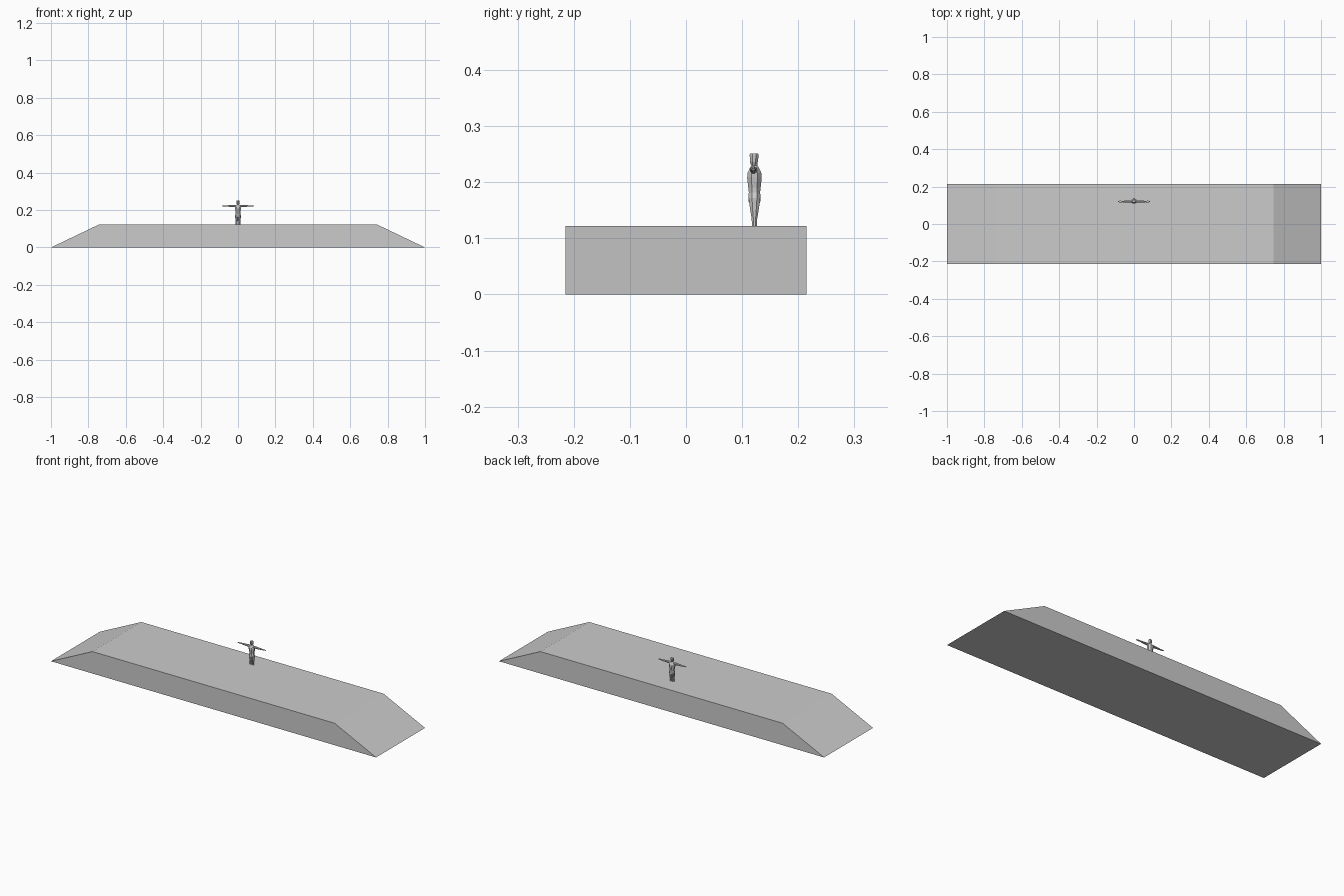
import bpy, bmesh, math

if "Cube" in bpy.data.objects:
    bpy.data.objects.remove(bpy.data.objects["Cube"])

grey = bpy.data.materials.new("plain_grey")
grey.diffuse_color = (0.6, 0.6, 0.6, 1)
grey.use_nodes = True
grey.node_tree.nodes["Principled BSDF"].inputs["Base Color"].default_value = grey.diffuse_color


def finish(bm, name):
    bmesh.ops.recalc_face_normals(bm, faces=bm.faces[:])
    me = bpy.data.meshes.new(name)
    bm.to_mesh(me)
    bm.free()
    me.materials.append(grey)
    ob = bpy.data.objects.new(name, me)
    bpy.context.collection.objects.link(ob)
    return ob


def loft(name, rings, place, sides=8):
    """Skin rings (t, centre_a, centre_b, radius_a, radius_b); place maps (t, a, b) to xyz."""
    bm = bmesh.new()
    loops = []
    for t, ca, cb, ra, rb in rings:
        loop = []
        for i in range(sides):
            w = 2 * math.pi * (i + 0.5) / sides
            k = 1 / math.cos(math.pi / sides)
            loop.append(bm.verts.new(place(t, ca + ra * k * math.cos(w), cb + rb * k * math.sin(w))))
        loops.append(loop)
    for lo, hi in zip(loops, loops[1:]):
        for i in range(sides):
            j = (i + 1) % sides
            bm.faces.new((lo[i], lo[j], hi[j], hi[i]))
    bm.faces.new(loops[0])
    bm.faces.new(loops[-1])
    return finish(bm, name)


# Platform with a ramp at each end
bm = bmesh.new()
profile = [(-1, 0), (1, 0), (0.745, 0.122), (-0.745, 0.122)]
base = bm.faces.new([bm.verts.new((x, -0.215, z)) for x, z in profile])
ext = bmesh.ops.extrude_face_region(bm, geom=[base])
bmesh.ops.translate(bm, vec=(0, 0.43, 0),
                    verts=[g for g in ext["geom"] if isinstance(g, bmesh.types.BMVert)])
finish(bm, "ramp_platform")


def upright(t, a, b):
    return (a, b, t)


# Torso, from hips to neck
loft("torso", [
    (0.163, 0, 0.122, 0.014, 0.010),
    (0.172, 0, 0.122, 0.016, 0.011),
    (0.182, 0, 0.122, 0.013, 0.010),
    (0.190, 0, 0.122, 0.013, 0.011),
    (0.208, 0, 0.122, 0.016, 0.013),
    (0.217, 0, 0.122, 0.017, 0.012),
    (0.226, 0, 0.122, 0.012, 0.008),
    (0.230, 0, 0.122, 0.005, 0.005),
    (0.236, 0, 0.122, 0.005, 0.005)], upright)

# Head
loft("head", [
    (0.230, 0, 0.121, 0.005, 0.005),
    (0.236, 0, 0.121, 0.008, 0.007),
    (0.249, 0, 0.1215, 0.009, 0.008),
    (0.251, 0, 0.1215, 0.008, 0.007)], upright)

for side, s in (("left", -1), ("right", 1)):
    # Legs, tapering to the feet
    loft(side + "_leg", [
        (0.122, s * 0.007, 0.122, 0.005, 0.0045),
        (0.136, s * 0.007, 0.122, 0.0055, 0.005),
        (0.150, s * 0.0075, 0.122, 0.0065, 0.0075),
        (0.172, s * 0.008, 0.122, 0.008, 0.0105)], upright)
    # Arms held straight out, with thin flat hands
    loft(side + "_arm", [
        (0.010, 0.121, 0.221, 0.006, 0.006),
        (0.020, 0.120, 0.222, 0.006, 0.006),
        (0.045, 0.120, 0.222, 0.005, 0.0045),
        (0.064, 0.120, 0.222, 0.0035, 0.003),
        (0.072, 0.120, 0.222, 0.005, 0.0025),
        (0.085, 0.120, 0.222, 0.003, 0.0015)],
        lambda t, a, b, s=s: (s * t, a, b))
